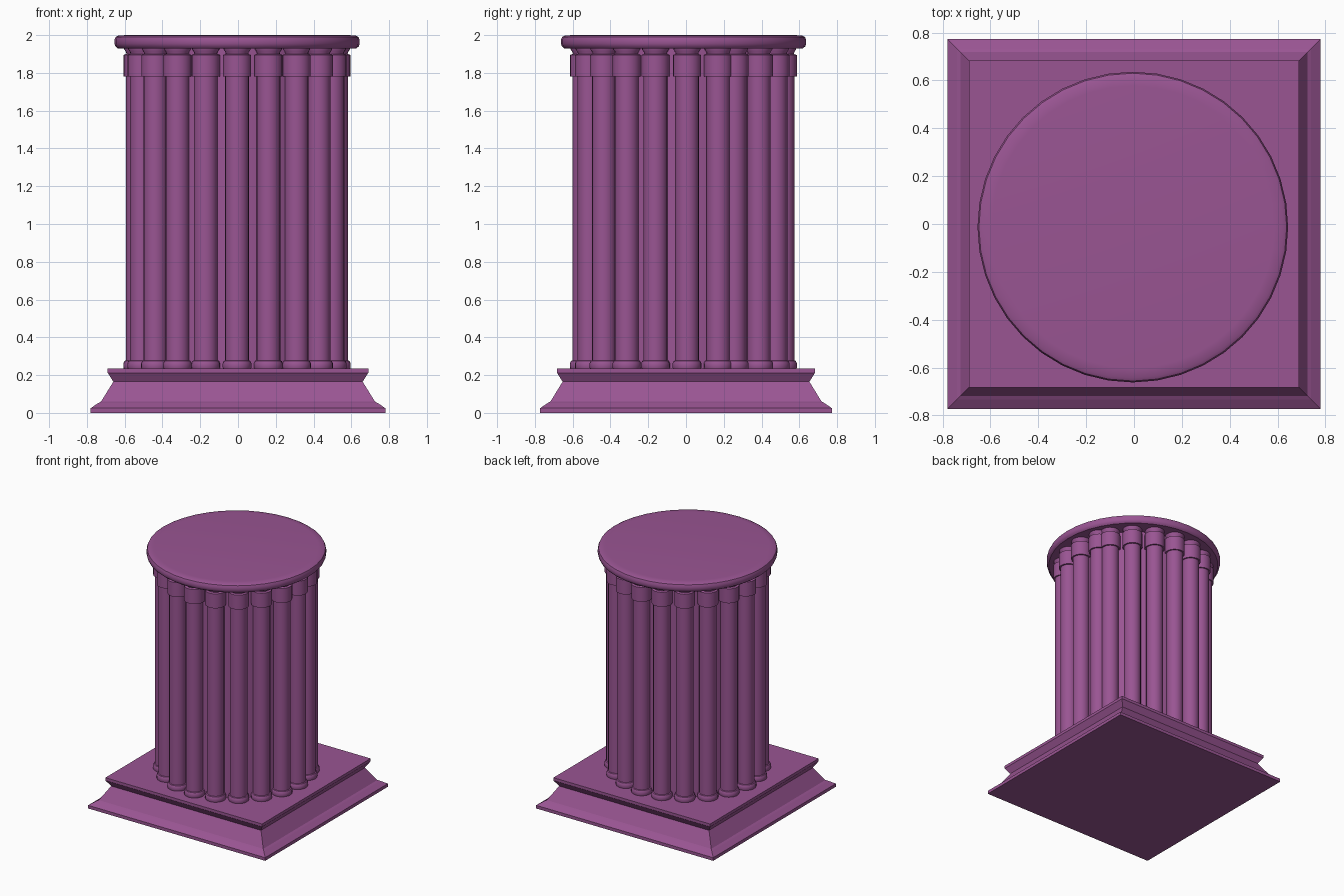
import bpy, bmesh, math

if "Cube" in bpy.data.objects:
    bpy.data.objects.remove(bpy.data.objects["Cube"])

mat = bpy.data.materials.new("purple_stone")
mat.diffuse_color = (0.32, 0.09, 0.29, 1)
mat.use_nodes = True
mat.node_tree.nodes["Principled BSDF"].inputs["Base Color"].default_value = mat.diffuse_color
CX, CY = -0.005, -0.013      # column axis sits slightly off the plinth centre


def lathe(name, profile, sides, location=(0, 0, 0), start=0.0, scale=(1, 1), smooth=True):
    """Stack rings of (radius, z) into a capped solid."""
    bm = bmesh.new()
    rings = []
    for r, z in profile:
        rings.append([bm.verts.new((r * scale[0] * math.cos(start + 2 * math.pi * i / sides),
                                    r * scale[1] * math.sin(start + 2 * math.pi * i / sides), z))
                      for i in range(sides)])
    for low, high in zip(rings, rings[1:]):
        for i in range(sides):
            j = (i + 1) % sides
            bm.faces.new((low[i], low[j], high[j], high[i]))
    bm.faces.new(rings[0][::-1])
    bm.faces.new(rings[-1])
    mesh = bpy.data.meshes.new(name)
    bm.to_mesh(mesh)
    bm.free()
    mesh.materials.append(mat)
    ob = bpy.data.objects.new(name, mesh)
    ob.location = location
    bpy.context.collection.objects.link(ob)
    if smooth:
        bpy.ops.object.select_all(action='DESELECT')
        ob.select_set(True)
        bpy.context.view_layer.objects.active = ob
        bpy.ops.object.shade_smooth_by_angle(angle=math.radians(35))
    return ob


# Square moulded plinth (half widths turned into corner radii)
plinth = [(0.78, 0), (0.78, 0.025), (0.74, 0.052), (0.725, 0.06),
          (0.66, 0.165), (0.687, 0.208), (0.69, 0.212), (0.69, 0.235)]
lathe("plinth", [(w * math.sqrt(2), z) for w, z in plinth], 4,
      start=math.pi / 4, scale=(1, 0.99), smooth=False)

# Inner drum behind the ring of shafts
lathe("core_drum", [(0.5, 0.23), (0.5, 1.935)], 48, (CX, CY, 0))

# Ring of slender shafts, each with foot ring and capital
shaft = [(0.072, 0.23), (0.076, 0.24), (0.076, 0.262), (0.070, 0.275), (0.063, 0.278),
         (0.063, 1.78), (0.075, 1.78), (0.075, 1.895), (0.060, 1.90),
         (0.062, 1.91), (0.072, 1.925), (0.072, 1.935)]
first = lathe("shaft_01", shaft, 20)
for k in range(20):
    a = math.radians(30.8 + 18.4 * k)
    ob = first
    if k:
        ob = bpy.data.objects.new(f"shaft_{k + 1:02d}", first.data)
        bpy.context.collection.objects.link(ob)
    ob.location = (CX + 0.526 * math.cos(a), CY + 0.526 * math.sin(a), 0)
    ob.rotation_euler.z = a

# Round top slab with softened rim
lathe("top_slab", [(0.632, 1.93), (0.644, 1.94), (0.649, 1.955), (0.649, 1.975),
                   (0.643, 1.99), (0.63, 1.997), (0.59, 2.0)], 40, (CX, CY, 0))
